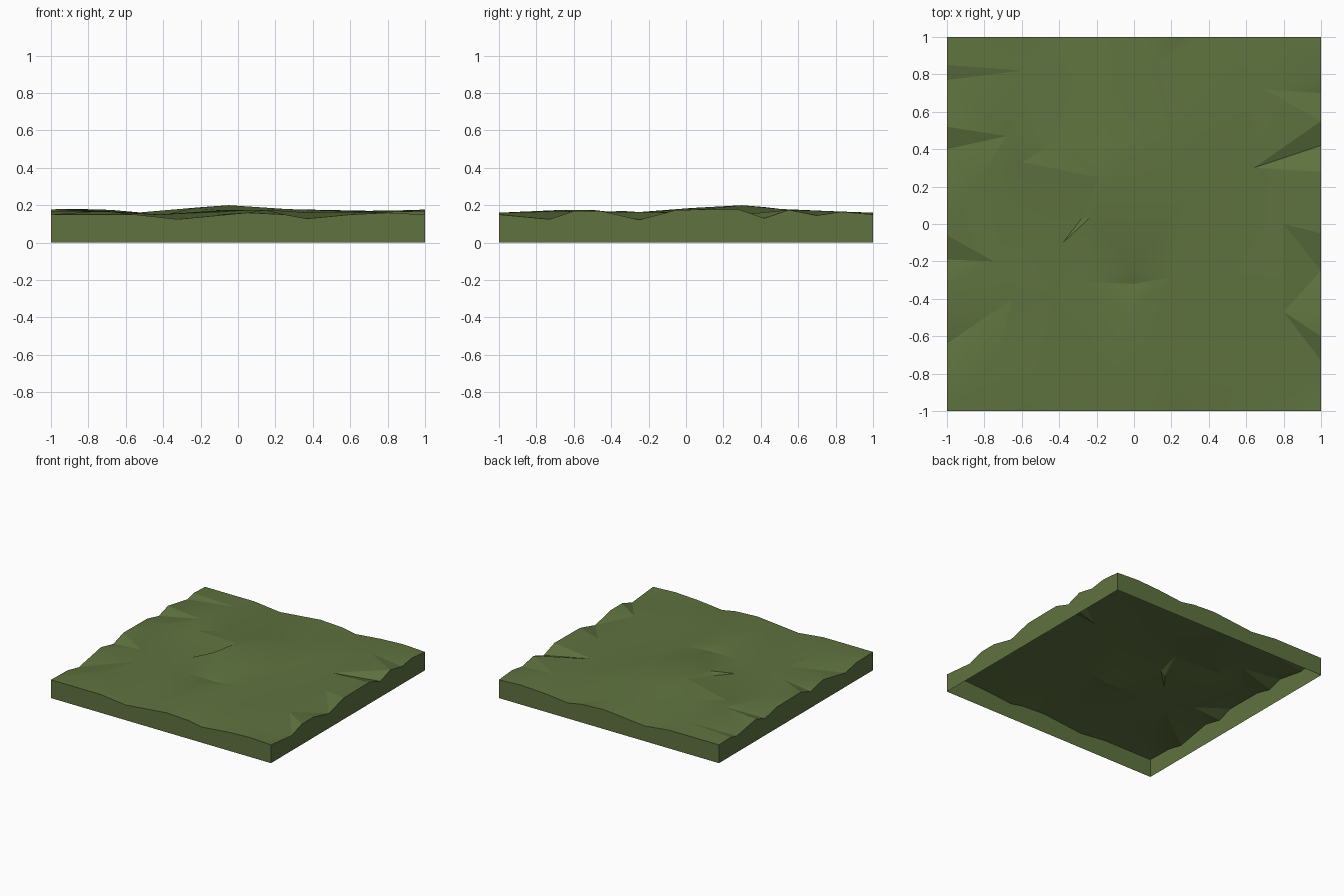
import bpy, bmesh, math
from mathutils import Vector
from mathutils.geometry import delaunay_2d_cdt

if "Cube" in bpy.data.objects:
    bpy.data.objects.remove(bpy.data.objects["Cube"])

# Rim height profiles: opposite edges of the tile share a similar line
along_x = [(-1, .15), (-.55, .15), (-.32, .125), (.05, .16), (.25, .15),
           (.37, .128), (.6, .15), (.8, .16)]
along_y = [(-1, .15), (-.73, .125), (-.6, .168), (-.45, .168), (-.25, .122),
           (-.05, .175), (.28, .178), (.42, .13), (.55, .175), (.7, .145), (.83, .165)]
left_y = [(-.78, .145), (-.64, .115), (-.35, .17), (-.19, .135), (-.06, .178),
          (.25, .175), (.4, .14), (.52, .178), (.77, .135), (.85, .155)]

# Hills and hollows inside the tile
hills = [(-.2, .75, .15), (-.15, .42, .19), (-.05, .3, .2), (-.19, .25, .19),
         (-.24, .03, .185), (-.28, .03, .157), (-.38, -.1, .15), (-.42, -.38, .15),
         (-.65, -.4, .165), (-.12, -.86, .15), (-.27, -.31, .145), (0, -.32, .145),
         (0, -.23, .165), (.23, -.28, .15), (.5, -.3, .15), (.2, .5, .18),
         (.4, .38, .165), (.64, .3, .15), (.1, .85, .165), (.4, -.58, .16),
         (.15, -.66, .175), (-.05, -.5, .175), (.67, -.8, .165), (.8, -.47, .165),
         (-.72, -.7, .17), (-.86, .2, .18), (-.75, -.2, .16), (-.6, .33, .155),
         (-.68, .47, .175), (-.6, .82, .16), (.7, .72, .17), (.8, 0, .16),
         (.25, .1, .18), (-.4, .45, .15)]

rim = [(x, -1, z) for x, z in along_x]
rim += [(1, y, z) for y, z in along_y]
rim += [(1, 1, .15)] + [(x, 1, z) for x, z in reversed(along_x[1:])]
rim += [(-1, 1, .15)] + [(-1, y, z) for y, z in reversed(left_y)]
points = rim + hills
n = len(rim)

# Terrain surface triangulated between all points
co2, _, tris, orig, _, _ = delaunay_2d_cdt(
    [Vector(p[:2]) for p in points], [(i, (i + 1) % n) for i in range(n)], [], 1, 1e-5)
bm = bmesh.new()
verts = [bm.verts.new((c.x, c.y, points[o[0]][2])) for c, o in zip(co2, orig)]
for t in tris:
    bm.faces.new([verts[i] for i in t])

# Side walls drop from the rim to the ground; the underside stays open
border = [e for e in bm.edges if e.is_boundary]
walls = bmesh.ops.extrude_edge_only(bm, edges=border)
for v in walls["geom"]:
    if isinstance(v, bmesh.types.BMVert):
        v.co.z = 0
bmesh.ops.recalc_face_normals(bm, faces=bm.faces)
if sum(f.normal.z for f in bm.faces) < 0:
    bmesh.ops.reverse_faces(bm, faces=bm.faces)

mesh = bpy.data.meshes.new("grass_tile")
bm.to_mesh(mesh)
bm.free()
tile = bpy.data.objects.new("grass_tile", mesh)
bpy.context.collection.objects.link(tile)

grass = bpy.data.materials.new("grass")
grass.diffuse_color = (.115, .17, .05, 1)
grass.use_nodes = True
grass.node_tree.nodes["Principled BSDF"].inputs["Base Color"].default_value = grass.diffuse_color
mesh.materials.append(grass)

bpy.context.view_layer.objects.active = tile
tile.select_set(True)
bpy.ops.object.shade_smooth_by_angle(angle=math.radians(14))
